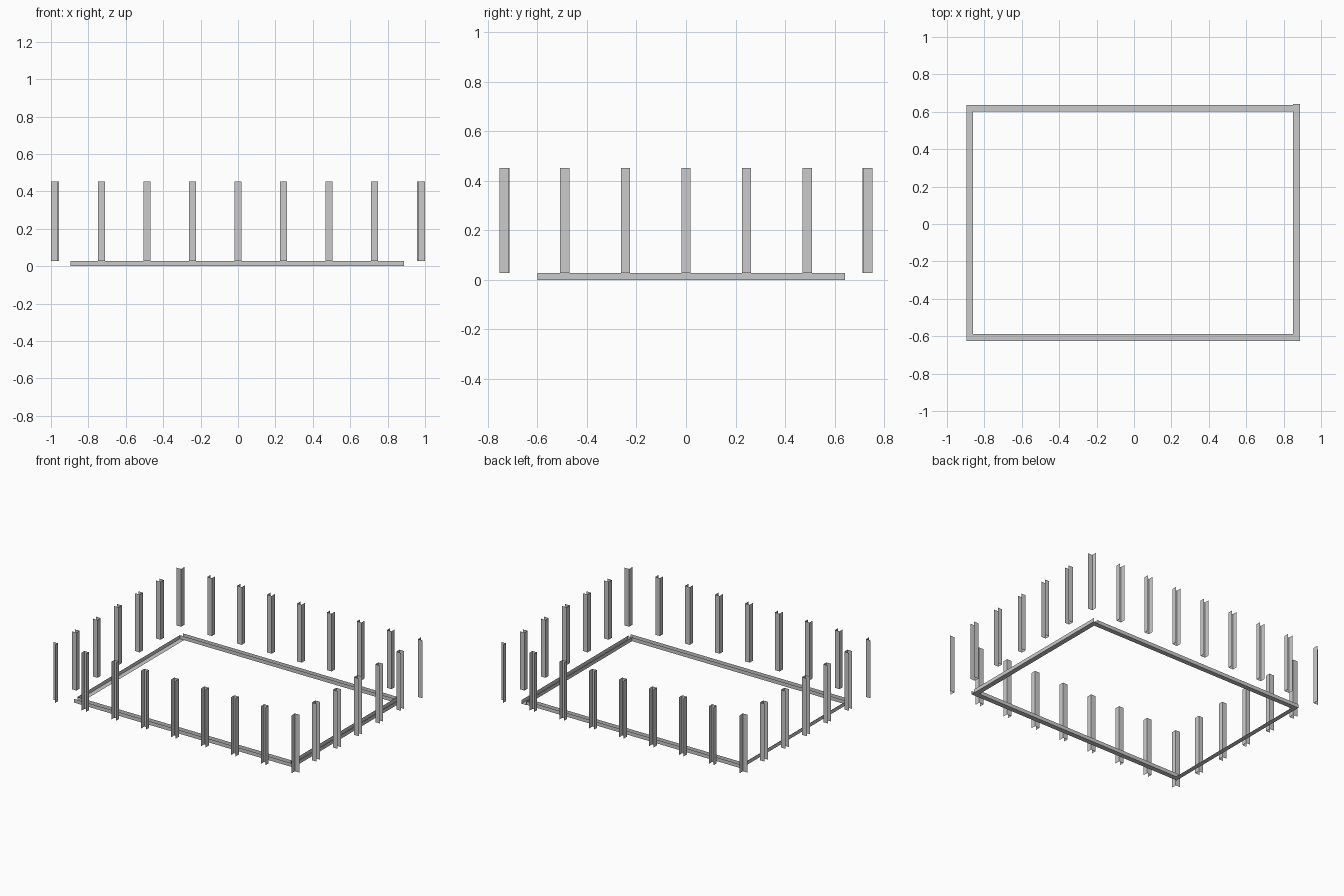
import bpy, bmesh
from mathutils import Vector

if "Cube" in bpy.data.objects:
    bpy.data.objects.remove(bpy.data.objects["Cube"])

Z0, Z1 = 0.027, 0.452      # post bottom and top
W = 0.037                  # post width
H = 0.027                  # rail height


def sheet_object(name, quads):
    bm = bmesh.new()
    for q in quads:
        bm.faces.new([bm.verts.new(p) for p in q])
    bmesh.ops.remove_doubles(bm, verts=bm.verts, dist=1e-5)
    me = bpy.data.meshes.new(name)
    bm.to_mesh(me)
    bm.free()
    ob = bpy.data.objects.new(name, me)
    bpy.context.collection.objects.link(ob)
    return ob


def post(name, path):
    """Extrude an open plan outline upwards as thin sheet metal."""
    return sheet_object(name, [[(*a, Z0), (*b, Z0), (*b, Z1), (*a, Z1)]
                               for a, b in zip(path, path[1:])])


def rail(name, profile, start, end):
    """Sweep an open section between two end points: profile is (x or y, z)."""
    along_x = start[1] is None
    def pt(p, t):
        return Vector((t, p[0], p[1])) if along_x else Vector((p[0], t, p[1]))
    s, e = (start[0], end[0]) if along_x else (start[1], end[1])
    return sheet_object(name, [[pt(a, s), pt(a, e), pt(b, e), pt(b, s)]
                               for a, b in zip(profile, profile[1:])])


def channel(lo, hi):
    return [(lo, H), (lo, 0), (hi, 0), (hi, H)]


# Base rails: three upward channels and one angle on the left
rail("front_rail", channel(-0.625, -0.588), (-0.895, None), (0.888, None))
rail("back_rail", channel(0.602, 0.637), (-0.895, None), (0.851, None))
rail("right_rail", channel(0.851, 0.888), (None, -0.599), (None, 0.642))
rail("left_rail", [(-0.895, H), (-0.895, 0), (-0.86, 0)], (None, -0.588), (None, 0.602))

# Channel posts along front and back, open to the outside
h = W / 2
for side, s in (("front", -1), ("back", 1)):
    yo, yi = s * 0.75, s * (0.75 - W)
    for i in range(-3, 4):
        x = i * 0.2435
        post(f"{side}_post", [(x - h, yo), (x - h, yi), (x + h, yi), (x + h, yo)])

# Channel posts along left and right
for side, s in (("left", -1), ("right", 1)):
    xo, xi = s * 0.995, s * (0.995 - W)
    for i in range(-2, 3):
        y = i * 0.2445
        post(f"{side}_post", [(xo, y - h), (xi, y - h), (xi, y + h), (xo, y + h)])

# Corner angle posts
for sx in (-1, 1):
    for sy in (-1, 1):
        xi, yi = sx * (1 - W), sy * (0.752 - W)
        post("corner_post", [(sx, yi), (xi, yi), (xi, sy * 0.752)])
